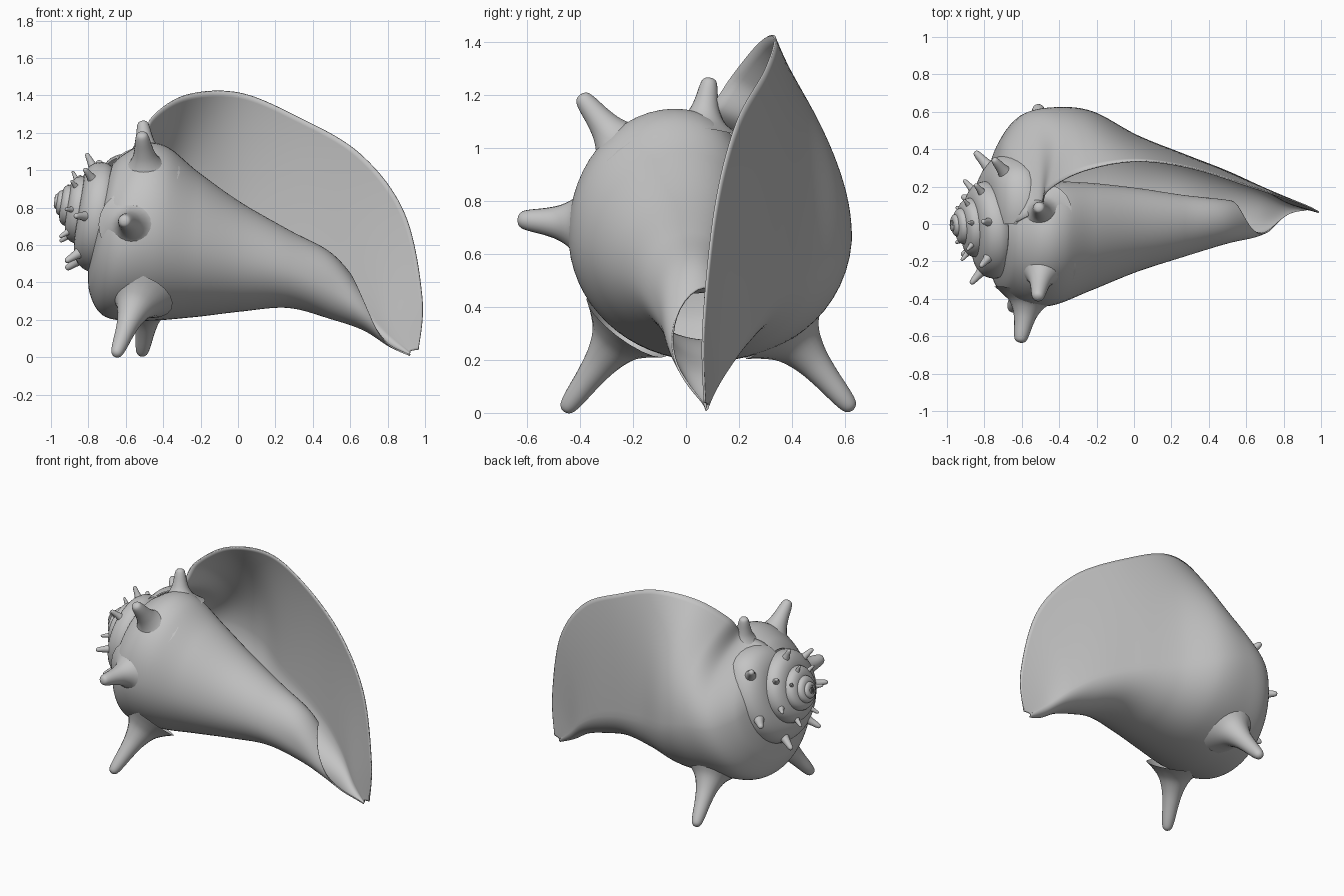
import bpy
from math import sin, cos, pi
from mathutils import Vector

cube = bpy.data.objects.get("Cube")
if cube:
    bpy.data.objects.remove(cube)

shell_grey = bpy.data.materials.new("shell_grey")
shell_grey.use_nodes = True
GREY = (0.55, 0.55, 0.55, 1)
shell_grey.diffuse_color = GREY
shell_grey.node_tree.nodes["Principled BSDF"].inputs["Base Color"].default_value = GREY


def spline(rows, t):
    """Smooth curve through rows of numbers, with t running from 0 to 1."""
    last = len(rows) - 1
    i = min(int(t * last), last - 1)
    f = t * last - i
    a, b, c, d = (rows[max(0, min(last, i + k))] for k in (-1, 0, 1, 2))
    return [q + f / 2 * (r - p + f * (2 * p - 5 * q + 4 * r - s + f * (3 * (q - r) + s - p)))
            for p, q, r, s in zip(a, b, c, d)]


def grid_object(name, rows, closed=False):
    """Smooth surface through rows of points."""
    width = len(rows[0])
    faces = []
    for i in range(len(rows) - 1):
        for j in range(width if closed else width - 1):
            k = (j + 1) % width
            faces.append((i * width + j, (i + 1) * width + j,
                          (i + 1) * width + k, i * width + k))
    mesh = bpy.data.meshes.new(name)
    mesh.from_pydata([p for row in rows for p in row], [], faces)
    mesh.update()
    mesh.materials.append(shell_grey)
    obj = bpy.data.objects.new(name, mesh)
    bpy.context.collection.objects.link(obj)
    mesh.polygons.foreach_set("use_smooth", [True] * len(mesh.polygons))
    return obj


# Body stations from spire to canal tip: x, tilt, centre y, centre z,
# radii to back, bottom, front, top, half turns of the wall, then the lip edge point
STATIONS = [
    (-.735, .24, 0, .78, .33, .285, .26, .24, 2.5, -.67, 0, 1.03),
    (-.69, .24, .02, .73, .43, .39, .38, .34, 2.5, -.61, .02, 1.09),
    (-.58, .24, .04, .69, .54, .47, .47, .44, 2.5, -.5, .09, 1.15),
    (-.42, .15, .05, .67, .57, .47, .48, .43, 2.5, -.46, .18, 1.28),
    (-.22, .05, .07, .61, .53, .39, .42, .36, 2.5, -.28, .28, 1.4),
    (.02, 0, .08, .54, .39, .29, .33, .27, 2.5, 0, .335, 1.415),
    (.27, 0, .07, .47, .3, .2, .24, .2, 2.5, .3, .3, 1.295),
    (.5, 0, .05, .37, .23, .16, .15, .18, 1.8, .65, .19, 1.09),
    (.67, 0, .05, .25, .15, .1, .11, .1, 1.15, .89, .11, .77),
    (.81, 0, .06, .12, .06, .06, .05, .03, .6, .985, .065, .32),
    (.92, 0, .07, .03, .01, .02, .01, .01, .45, .965, .07, .04),
]


def body_section(t):
    x, tilt, cy, cz, back, bottom, front, top, extent, lx, ly, lz = spline(STATIONS, t)
    points = []
    # Flaring lip, from its free edge down to the back
    for j in range(24):
        f = 1 - j / 24
        g = 1 - f
        y = g * g * (cy + back) + 2 * f * g * (cy + back) + f * f * ly
        z = g * g * cz + 2 * f * g * (cz + .6 * (lz - cz)) + f * f * lz
        base = x + tilt * (z - .75)
        points.append((base + f * f * (lx - base), y, z))
    # Whorl around the bottom and front, then curling inside
    radii = [[r] for r in (back, bottom, front, top, .15 * top, .1 * top)]
    for j in range(81):
        turned = min(extent, 2.5) * j / 80
        r = spline(radii, turned / 2.5)[0]
        z = cz - r * sin(turned * pi)
        points.append((x + tilt * (z - .75), cy + r * cos(turned * pi), z))
    return points


body = grid_object("body_whorl", [body_section(i / 110) for i in range(111)])
wall = body.modifiers.new("wall", "SOLIDIFY")
wall.thickness = .008
wall.offset = 0

# Spire: a shrinking whorl wound about the tilted axis, its start sunk in the body
AXIS = Vector((-.97, 0, .24)).normalized()
UP = Vector((.24, 0, .97)).normalized()
BACK = Vector((0, 1, 0))
ROOT = Vector((-.75, 0, .785))
SHRINK = .61
WHORL = [(-.1, .38), (-.02, .42), (.06, .41), (.12, .365), (.155, .28), (.16, .16)]


def spire_point(turn, along, radius):
    size = SHRINK ** turn
    a = turn * 2 * pi
    sink = 1 - 2 * max(0, .12 - turn)
    side = UP * cos(a) + BACK * sin(a)
    return ROOT + AXIS * (.26 + (along - .39) * size) + side * radius * size * sink


grid_object("spire", [[spire_point(i / 48, *spline(WHORL, j / 15)) for j in range(16)]
                      for i in range(240)])

# Spikes: widely flared at the root, rounded at the tip
SPIKE = [(0, 4.2), (.1, 3.1), (.22, 2.15), (.4, 1.5), (.6, 1.15),
         (.83, .9), (.94, .7), (.985, .4), (1, 0)]


def spike(name, base, tip, radius):
    base, tip = Vector(base), Vector(tip)
    turn = (tip - base).to_track_quat("Z", "Y")
    rows = []
    for i in range(33):
        f, r = spline(SPIKE, i / 32)
        rows.append([base.lerp(tip, f) + turn @ Vector((cos(a), -sin(a), 0)) * r * radius
                     for a in (k * pi / 10 for k in range(20))])
    grid_object(name, rows, closed=True)


spike("top_spike", (-.49, .06, 1.06), (-.51, .09, 1.265), .038)
spike("upper_front_spike", (-.49, -.23, .985), (-.515, -.4, 1.2), .043)
spike("front_spike", (-.56, -.37, .71), (-.61, -.635, .73), .045)
spike("front_leg", (-.53, -.22, .33), (-.655, -.46, .005), .045)
spike("back_leg", (-.47, .37, .325), (-.515, .63, .01), .045)

# Small spikes along the spire shoulder
for i in range(15):
    turn = .15 + i / 7
    spike(f"spire_spike_{i + 1}", spire_point(turn, .05, .31),
          spire_point(turn, .18, .465), .026 * SHRINK ** turn)
